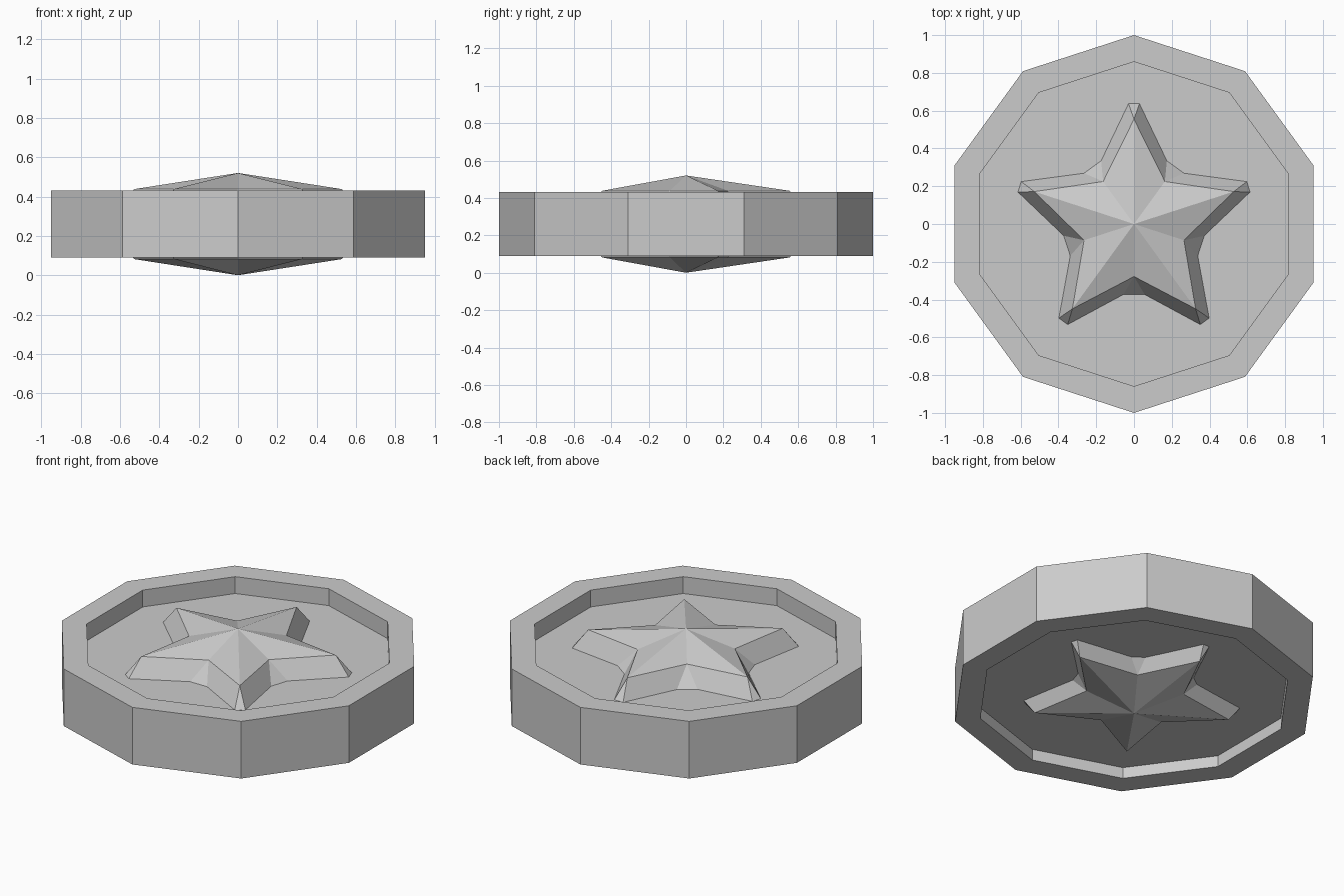
import bpy, bmesh
from math import pi, cos, sin
from mathutils import Vector

cube = bpy.data.objects.get("Cube")
if cube:
    bpy.data.objects.remove(cube, do_unlink=True)

# Heights are measured from the symmetry plane
MID = 0.26
RIM = 0.171
TOP_FLOOR = 0.07
BOTTOM_FLOOR = -0.104
APEX = 0.26
CREST = 0.178
RECESS = 0.859  # radius of the recess

grey = bpy.data.materials.new("plain grey")
grey.use_nodes = True
colour = (0.6, 0.6, 0.6, 1)
grey.diffuse_color = colour
grey.node_tree.nodes["Principled BSDF"].inputs["Base Color"].default_value = colour


def polar(radius, angle, z, side=0.0):
    """Point at a radius along an angle, shifted sideways (counter-clockwise)."""
    return Vector((radius * cos(angle) - side * sin(angle),
                   radius * sin(angle) + side * cos(angle), z))


def finish(bm, name):
    mesh = bpy.data.meshes.new(name)
    bm.to_mesh(mesh)
    bm.free()
    mesh.materials.append(grey)
    obj = bpy.data.objects.new(name, mesh)
    obj.location.z = MID
    bpy.context.collection.objects.link(obj)
    return obj


# Ten-sided coin, recessed deeper on top than underneath
bm = bmesh.new()
profile = [(RECESS, TOP_FLOOR), (RECESS, RIM), (1, RIM),
           (1, -RIM), (RECESS, -RIM), (RECESS, BOTTOM_FLOOR)]
rings = [[bm.verts.new(polar(r, pi / 2 + i * pi / 5, z)) for i in range(10)]
         for r, z in profile]
for a, b in zip(rings, rings[1:]):
    for i in range(10):
        j = (i + 1) % 10
        bm.faces.new((a[i], b[i], b[j], a[j]))
bm.faces.new(rings[0])
bm.faces.new(rings[-1][::-1])
bmesh.ops.recalc_face_normals(bm, faces=bm.faces)
finish(bm, "coin_body")

# Faceted star: blunt sloping skirt below, pointed pyramid above
bm = bmesh.new()
apex = bm.verts.new((0, 0, APEX))
upper, lower = [], []
for i in range(10):
    angle = pi / 2 + i * pi / 5
    tip = i % 2 == 0
    inner, outer, half = (0.555, 0.637, 0.029) if tip else (0.278, 0.373, 0.056)
    upper.append(bm.verts.new(polar(inner, angle, CREST)))
    lower.append([bm.verts.new(polar(outer, angle, TOP_FLOOR, s * half))
                  for s in (-1, 1)])
for i in range(10):
    j = (i + 1) % 10
    bm.faces.new((apex, upper[i], upper[j]))
    bm.faces.new((lower[i][0], lower[i][1], upper[i]))
    bm.faces.new((lower[i][1], lower[j][0], upper[j], upper[i]))
star = finish(bm, "star_relief")

# Repeat the star on the underside, sunk into the shallower recess
mirror = star.modifiers.new("Both sides", "MIRROR")
mirror.use_axis = (False, False, True)
mirror.use_mirror_merge = False
